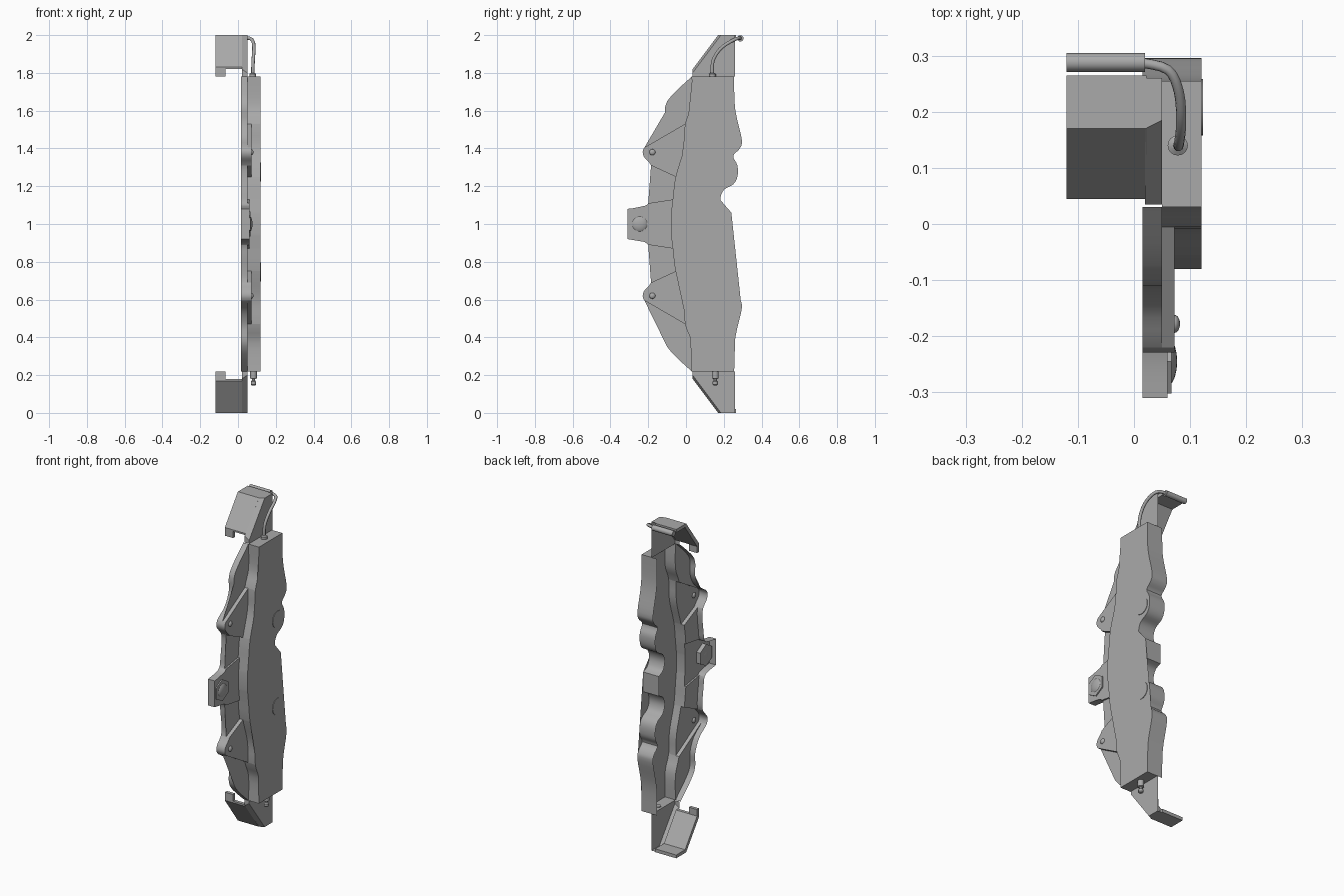
import bpy, bmesh, math
from mathutils import Vector, Matrix

if "Cube" in bpy.data.objects:
    bpy.data.objects.remove(bpy.data.objects["Cube"])

grey = bpy.data.materials.new("cast_grey")
grey.use_nodes = True
grey.diffuse_color = (0.4, 0.4, 0.4, 1)
grey.node_tree.nodes["Principled BSDF"].inputs["Base Color"].default_value = (0.4, 0.4, 0.4, 1)

STEPS = 4


def finish(bm, name):
    bmesh.ops.remove_doubles(bm, verts=bm.verts, dist=0.0002)
    bmesh.ops.recalc_face_normals(bm, faces=bm.faces)
    mesh = bpy.data.meshes.new(name)
    bm.to_mesh(mesh)
    bm.free()
    mesh.materials.append(grey)
    mesh.polygons.foreach_set("use_smooth", [True] * len(mesh.polygons))
    mesh.set_sharp_from_angle(angle=math.radians(32))
    obj = bpy.data.objects.new(name, mesh)
    bpy.context.collection.objects.link(obj)
    return obj


def smooth(points):
    """Catmull-Rom curve through the points, in the side plane."""
    p = [Vector(q) for q in points]
    out = []
    for i in range(len(p) - 1):
        a, b, c, d = p[max(i - 1, 0)], p[i], p[i + 1], p[min(i + 2, len(p) - 1)]
        for s in range(STEPS):
            t = s / STEPS
            out.append(0.5 * (2 * b + (c - a) * t + (2 * a - 5 * b + 4 * c - d) * t ** 2
                              + (3 * b - a - 3 * c + d) * t ** 3))
    return out + [p[-1]]


def flip(points):
    return [Vector((q[0], 2 - q[1])) for q in reversed(points)]


def whole(half):
    half = smooth(half)
    return half + flip(half)


def cap(bm, points, x):
    face = bm.faces.new([bm.verts.new((x, q[0], q[1])) for q in points])
    bmesh.ops.triangulate(bm, faces=[face])


def wall(bm, points, x0, x1):
    for a, b in zip(points, points[1:]):
        if abs(x1 - x0) > 0.001:
            bm.faces.new([bm.verts.new(v) for v in
                          ((x0, *a), (x0, *b), (x1, *b), (x1, *a))])


def prism(name, points, x0, x1):
    bm = bmesh.new()
    cap(bm, points, x0)
    cap(bm, points, x1)
    wall(bm, list(points) + [points[0]], x0, x1)
    return finish(bm, name)


def disc(y, z, r, sides=24, turn=0):
    return [(y + r * math.cos(turn + math.tau * i / sides),
             z + r * math.sin(turn + math.tau * i / sides)) for i in range(sides)]


def dome(name, centre, radii):
    bm = bmesh.new()
    bmesh.ops.create_uvsphere(bm, u_segments=20, v_segments=12, radius=1)
    bmesh.ops.transform(bm, verts=bm.verts,
                        matrix=Matrix.Translation(centre) @ Matrix.Diagonal((*radii, 1)))
    return finish(bm, name)


def stud(name, centre, rings):
    """Turned part standing along z; rings are (radius, height)."""
    bm = bmesh.new()
    x, y = centre
    loops = [[bm.verts.new((x + a, y + b, z)) for a, b in disc(0, 0, r, 16)] for r, z in rings]
    for lo, hi in zip(loops, loops[1:]):
        for i in range(16):
            j = (i + 1) % 16
            bm.faces.new((lo[i], lo[j], hi[j], hi[i]))
    bm.faces.new(loops[0])
    bm.faces.new(loops[-1])
    return finish(bm, name)


def tube(name, path, radius):
    curve = bpy.data.curves.new(name, "CURVE")
    curve.dimensions = "3D"
    curve.bevel_depth = radius
    curve.bevel_resolution = 3
    curve.use_fill_caps = True
    curve.materials.append(grey)
    spline = curve.splines.new("POLY")
    pts = smooth(path)
    spline.points.add(len(pts) - 1)
    for p, q in zip(spline.points, pts):
        p.co = (*q, 1)
    spline.use_smooth = True
    obj = bpy.data.objects.new(name, curve)
    bpy.context.collection.objects.link(obj)


# Side outlines (y, z), upper half only
ear = whole([(.03, 1.78), (-.10, 1.65), (-.11, 1.54), (-.15, 1.46), (-.22, 1.405), (-.225, 1.36),
             (-.185, 1.31), (-.18, 1.25), (-.19, 1.17), (-.2, 1.11), (-.24, 1.09), (-.31, 1.08)])
front = whole([(.03, 1.78), (.03, 1.63), (-.005, 1.53), (-.012, 1.40), (-.055, 1.25),
               (-.07, 1.13), (-.08, 1.05)])
back = whole([(.255, 1.78), (.26, 1.61), (.295, 1.45), (.285, 1.40), (.25, 1.36), (.272, 1.31),
              (.272, 1.25), (.25, 1.21), (.2, 1.18), (.182, 1.13), (.2, 1.08), (.24, 1.06)])

# Main housing: raised shell, open on the inner side
BED, FACE, RIM = .05, .12, .015
bm = bmesh.new()
cap(bm, front + back[::-1], FACE)
wall(bm, back, RIM, FACE)
for end in (0, -1):
    wall(bm, [front[end], back[end]], BED, FACE)
finish(bm, "main_housing")


def cuts(indices, line):
    upper = [i * STEPS for i in indices]
    return [0] + upper + [len(line) - 1 - i for i in reversed(upper)] + [len(line) - 1]


# Mounting flange: panels between raised gussets
bm = bmesh.new()
ear_cuts, front_cuts = cuts((4, 6, 9), ear), cuts((2, 4, 5), front)
levels = [BED, .072, BED, .06, BED, .072, BED]
for k, level in enumerate(levels):
    e = ear[ear_cuts[k]:ear_cuts[k + 1] + 1]
    f = front[front_cuts[k]:front_cuts[k + 1] + 1]
    loop = e + f[::-1]
    loop = [p for i, p in enumerate(loop) if (p - loop[i - 1]).length > 1e-5]
    cap(bm, loop, level)
    wall(bm, e, RIM, level)
    wall(bm, f, level, FACE)
    for end in (0, -1):
        wall(bm, [e[end], f[end]], BED, level)
finish(bm, "mounting_flange")

# Central nut and bolt
prism("centre_nut", disc(-.245, 1, .066, 6, math.pi / 6), .035, .067)
dome("centre_bolt", (.055, -.245, 1), (.022, .047, .047))

# End brackets, rivets and piston bosses, mirrored top to bottom
roof = [(.045, 1.78), (.045, 1.83), (.17, 2), (.265, 2), (.265, 1.98), (.18, 1.98),
        (.065, 1.82), (.065, 1.78)]
lip = [(.035, 1.82), (.035, 1.835), (.16, 2), (.19, 2), (.065, 1.82)]
side = [(.035, 1.78), (.035, 1.82), (.17, 2), (.26, 2), (.26, 1.78)]
edge = [(.035, 1.78), (.035, 1.80), (.185, 2), (.26, 2), (.26, 1.78)]
for label, turn in (("upper", list), ("lower", flip)):
    prism(label + "_bracket_end", turn(roof), -.12, -.065)
    arm = [(.045, 1.82)] + roof[1:-1]
    prism(label + "_bracket_plate", turn(arm), -.065, .022)
    bm = bmesh.new()
    for a, b in zip(side, side[1:-1]):
        i = side.index(a)
        quad = [(.02, a), (.02, b), (.05, edge[i + 1]), (.05, edge[i])]
        bm.faces.new([bm.verts.new((x, q[0], q[1] if label == "upper" else 2 - q[1]))
                      for x, q in quad])
    cap(bm, turn(edge), .05)
    finish(bm, label + "_bracket_side")
    z = 1.38 if label == "upper" else .62
    dome(label + "_rivet", (.072, -.178, z), (.01, .016, .016))
    z = 1.275 if label == "upper" else .745
    prism(label + "_piston_boss", disc(.208, z, .05, 32), .11, .123)

# Hose, pipe and bleed valve
stud("hose_fitting", (.078, .14), [(.018, 1.77), (.018, 1.795), (.01, 1.80)])
tube("hose", [Vector(p) for p in ((.078, .14, 1.78), (.08, .142, 1.86), (.084, .18, 1.925),
                                  (.08, .235, 1.965), (.06, .275, 1.983), (.01, .288, 1.983))], .009)
tube("cross_pipe", [Vector((.02, .288, 1.983)), Vector((-.12, .288, 1.983))], .017)
stud("bleed_valve", (.082, .155), [(.008, .145), (.014, .15), (.014, .165), (.008, .172),
                                   (.009, .18), (.018, .183), (.018, .225)])
